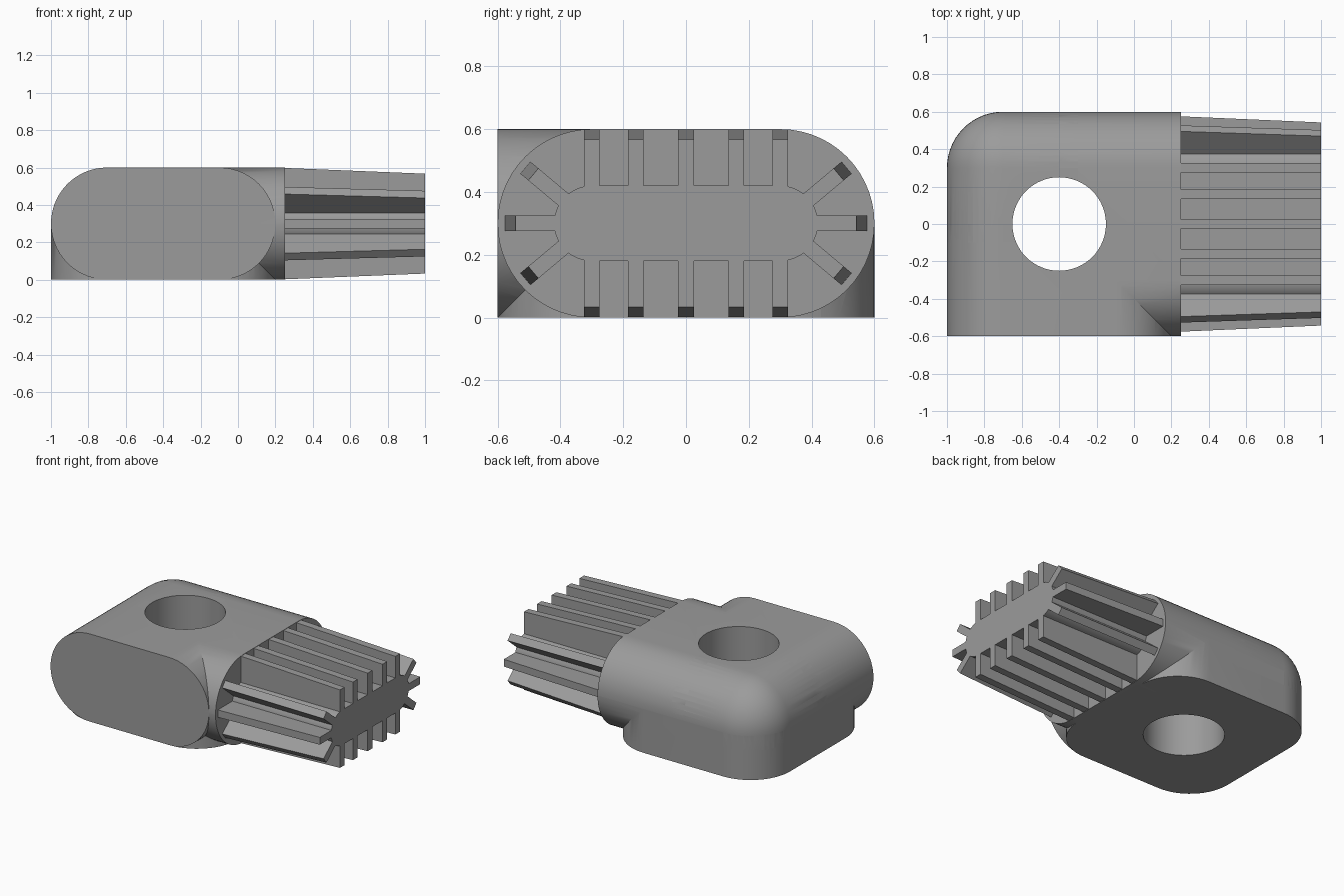
import bpy, bmesh, math
from mathutils import Vector, Matrix

if "Cube" in bpy.data.objects:
    bpy.data.objects.remove(bpy.data.objects["Cube"])

SEG = 14      # facets per quarter round
R = 0.2998    # rounding radius of the connector arms

grey = bpy.data.materials.new("plain_grey")
grey.diffuse_color = (0.33, 0.33, 0.33, 1)
grey.use_nodes = True
grey.node_tree.nodes["Principled BSDF"].inputs["Base Color"].default_value = grey.diffuse_color


def make_object(name, bm):
    bmesh.ops.recalc_face_normals(bm, faces=bm.faces)
    mesh = bpy.data.meshes.new(name)
    bm.to_mesh(mesh)
    bm.free()
    mesh.materials.append(grey)
    ob = bpy.data.objects.new(name, mesh)
    bpy.context.collection.objects.link(ob)
    return ob


def rounded_box(name, lo, hi, pick, radius=R):
    """Box from lo to hi; edges for which pick(direction, midpoint) holds are rounded."""
    lo, hi = Vector(lo), Vector(hi)
    bm = bmesh.new()
    bmesh.ops.create_cube(bm, size=1)
    for v in bm.verts:
        v.co = Vector([lo[i] if v.co[i] < 0 else hi[i] for i in range(3)])
    edges = []
    for e in bm.edges:
        a, b = (v.co for v in e.verts)
        axis = max(range(3), key=lambda i: abs(a[i] - b[i]))
        if pick(axis, (a + b) / 2):
            edges.append(e)
    bmesh.ops.bevel(bm, geom=edges, offset=radius, offset_type='OFFSET',
                    segments=SEG, profile=0.5, affect='EDGES', clamp_overlap=False)
    return make_object(name, bm)


def combine(base, other, operation):
    """Apply a boolean and delete the second object."""
    mod = base.modifiers.new("join", 'BOOLEAN')
    mod.object = other
    mod.operation = operation
    mod.solver = 'EXACT'
    bpy.context.view_layer.objects.active = base
    bpy.ops.object.modifier_apply(modifier=mod.name)
    bpy.data.objects.remove(other, do_unlink=True)


def tapered_rib(centre, angle, root, base_r, tip_r, width=0.05):
    """Rib pointing outward at angle in the yz plane, shrinking towards x = 1."""
    bm = bmesh.new()
    bmesh.ops.create_cube(bm, size=1)
    out = Vector((0, math.cos(angle), math.sin(angle)))
    side = Vector((0, -math.sin(angle), math.cos(angle)))
    for v in bm.verts:
        x, r = (0.24, base_r) if v.co.x < 0 else (1.0, tip_r)
        r = root if v.co.y < 0 else r
        v.co = Vector((x, centre[0], centre[1])) + out * r + side * (v.co.z * width)
    return make_object("rib", bm)


# Corner body: three rounded arms meeting at a ball-rounded outer corner
body = rounded_box("corner_body", (-0.4, -0.6, 0), (0.25, 0.6, 0.6),
                   lambda ax, m: ax == 0)
front_arm = rounded_box("front_arm", (-1, -0.6, 0), (0.2, 0, 0.6),
                        lambda ax, m: ax == 1)
lower_arm = rounded_box("lower_arm", (-1, -0.6, 0), (0.2, 0.6, 0.3),
                        lambda ax, m: ax == 2)
outer_corner = rounded_box(
    "outer_corner", (-1, -0.1, 0.2), (-0.3, 0.6, 0.6),
    lambda ax, m: all(i == ax or abs(m[i] - (-1, 0.6, 0.6)[i]) < 1e-4 for i in range(3)))
for part in (front_arm, lower_arm, outer_corner):
    combine(body, part, 'UNION')

# Round hole straight through the body
bm = bmesh.new()
bmesh.ops.create_cone(bm, cap_ends=True, segments=64, radius1=0.25, radius2=0.25, depth=2,
                      matrix=Matrix.Translation((-0.4, 0, 0.3)))
combine(body, make_object("hole_cutter", bm), 'DIFFERENCE')

# Plug core: slim stadium section
plug = rounded_box("ribbed_plug", (0.24, -0.42, 0.18), (1, 0.42, 0.42),
                   lambda ax, m: ax == 0, 0.1199)

# Ribs above and below the core, then fanned around both ends
ribs = []
for s in (1, -1):
    for y in (-0.3, -0.16, 0, 0.16, 0.3):
        ribs.append(tapered_rib((y, 0.3), s * math.pi / 2, 0.05, 0.298, 0.267))
    for deg in (-40, 0, 40):
        angle = math.radians(deg if s > 0 else 180 - deg)
        ribs.append(tapered_rib((s * 0.3, 0.3), angle, 0.06, 0.276, 0.243))
for rib in ribs:
    combine(plug, rib, 'UNION')

# Smooth rounds, crisp edges
for ob in (body, plug):
    bpy.ops.object.select_all(action='DESELECT')
    ob.select_set(True)
    bpy.context.view_layer.objects.active = ob
    bpy.ops.object.shade_smooth_by_angle(angle=math.radians(25))
